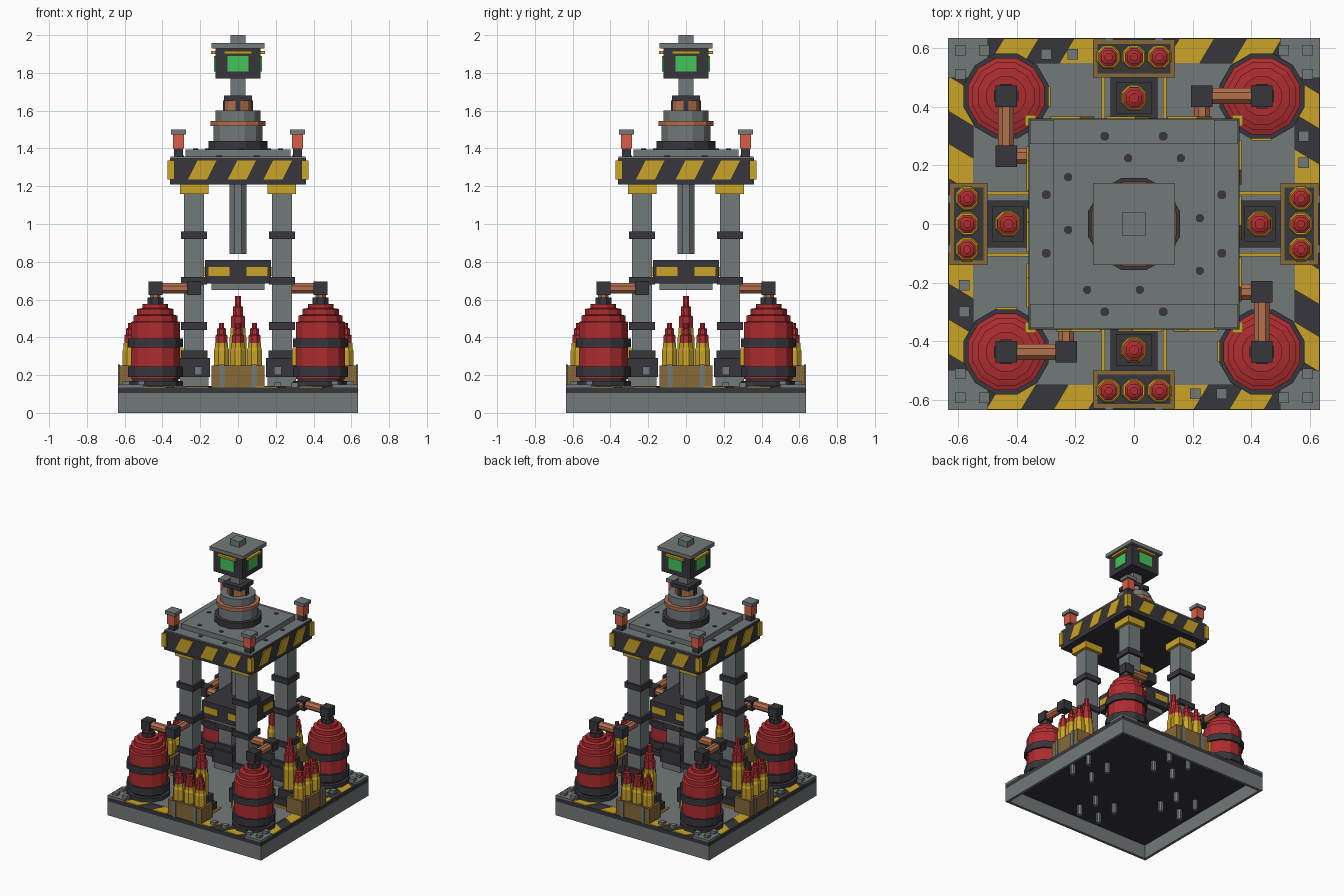
import bpy
import bmesh
from math import cos, sin, pi
from mathutils import Matrix, Vector

cube = bpy.data.objects.get("Cube")
if cube:
    bpy.data.objects.remove(cube, do_unlink=True)


def material(name, red, green, blue):
    mat = bpy.data.materials.new(name)
    mat.use_nodes = True
    colour = (red, green, blue, 1)
    mat.diffuse_color = colour
    mat.node_tree.nodes["Principled BSDF"].inputs["Base Color"].default_value = colour
    return mat


steel = material("steel grey", .17, .19, .195)
dark = material("dark iron", .037, .037, .046)
yellow = material("hazard yellow", .6, .37, .02)
red = material("tank red", .42, .026, .03)
copper = material("copper", .44, .16, .075)
wood = material("crate brown", .24, .14, .04)
green = material("screen green", .06, .55, .1)
lamp_red = material("lamp orange red", .7, .11, .06)


def box(x, y, z, shear=None, lean=0):
    """Box from three (low, high) ranges; shear slides x along the given axis."""
    def build(bm):
        size = Vector((x[1] - x[0], y[1] - y[0], z[1] - z[0]))
        middle = Vector((x[0] + x[1], y[0] + y[1], z[0] + z[1])) / 2
        for vert in bmesh.ops.create_cube(bm, size=1)["verts"]:
            vert.co = Vector(a * b for a, b in zip(vert.co, size))
            if shear is not None:
                vert.co.x += lean * vert.co[shear]
            vert.co += middle
    return build


def block(x, y, half, low, high):
    """Square upright block."""
    return box((x - half, x + half), (y - half, y + half), (low, high))


def lathe(x, y, profile, sides=8, lie=None):
    """Turned solid from (radius, height) pairs; lie tips it along X or Y."""
    def build(bm):
        rings = []
        for radius, height in profile:
            ring = []
            for i in range(sides):
                angle = 2 * pi * (i + .5) / sides
                a, b = radius * cos(angle), radius * sin(angle)
                spot = {"X": (height, x + a, y + b), "Y": (x + a, height, y + b)}
                ring.append(bm.verts.new(spot.get(lie, (x + a, y + b, height))))
            rings.append(ring)
        for low, high in zip(rings, rings[1:]):
            for i in range(sides):
                j = (i + 1) % sides
                bm.faces.new((low[i], low[j], high[j], high[i]))
        bm.faces.new(rings[0])
        bm.faces.new(rings[-1])
    return build


def drum(x, y, radius, low, high, sides=8):
    return lathe(x, y, [(radius, low), (radius, high)], sides)


def part(name, mat, *shapes, spin=True):
    """One object; spin repeats the shapes on all four sides."""
    bm = bmesh.new()
    for shape in shapes:
        shape(bm)
    if spin:
        source = list(bm.verts) + list(bm.edges) + list(bm.faces)
        for turn in range(1, 4):
            copy = bmesh.ops.duplicate(bm, geom=source)["geom"]
            verts = [item for item in copy if isinstance(item, bmesh.types.BMVert)]
            bmesh.ops.rotate(bm, verts=verts, matrix=Matrix.Rotation(turn * pi / 2, 3, "Z"))
    bmesh.ops.recalc_face_normals(bm, faces=bm.faces)
    mesh = bpy.data.meshes.new(name)
    bm.to_mesh(mesh)
    bm.free()
    mesh.materials.append(mat)
    obj = bpy.data.objects.new(name, mesh)
    bpy.context.scene.collection.objects.link(obj)


# Hollow base with a hazard border, corner plates, bolts and hanging pegs
EDGE = .635
DECK = .135
part("base_wall", steel, box((-EDGE, EDGE), (-EDGE, -.615), (0, .105)))
part("border_plate", dark, block(0, 0, EDGE, .105, DECK), spin=False)
part("deck_plate", steel, block(0, 0, .55, DECK, .142), spin=False)
part("border_stripes", yellow, *[
    box((x - .06, x + .06), (-.633, -.55), (DECK, .141), shear=1, lean=.6)
    for x in (-.42, -.19, .17, .41)])
part("corner_plate", steel, block(-.567, -.567, .068, DECK, .15))
part("corner_bolts", steel, *[
    block(x, y, .018, .15, .17) for x in (-.593, -.512) for y in (-.593, -.512)])
part("underside_pegs", steel, *[
    drum(x, y, .02, .03, .11) for x in (-.085, .085) for y in (-.485, -.315)])
part("edge_blocks", steel, *[
    block(x, -.58, .018, DECK, .16) for x in (.21, .3)])

# Corner tanks
TANK = -.437
part("tank_body", red, lathe(TANK, TANK, [
    (.135, .18), (.135, .48), (.12, .485), (.12, .515),
    (.1, .52), (.1, .55), (.07, .555), (.07, .577)], sides=12))
part("tank_bands", dark, *[
    drum(TANK, TANK, .15, low, high, sides=12)
    for low, high in ((.142, .17), (.19, .245), (.345, .395))])
part("tank_skirt", dark, drum(TANK, TANK, .125, .14, .2, sides=12))
part("tank_cap", dark, drum(TANK, TANK, .045, .57, .61))
part("tank_label", yellow, box((-.47, -.4), (-.31, -.285), (.25, .34)))

# Pipes from each tank to its column
LEG = -.232
PIPE = .66
part("pipe_neck", copper, drum(TANK, TANK, .03, .6, .64))
part("pipe_elbows", dark, block(TANK, TANK, .037, .625, .695),
     block(LEG, TANK, .037, .625, .695))
part("pipe_runs", copper,
     lathe(TANK, PIPE, [(.03, -.41), (.03, -.26)], lie="X"),
     lathe(LEG, PIPE, [(.03, -.41), (.03, -.27)], lie="Y"))

# Columns
part("column_shaft", steel, block(LEG, LEG, .053, .14, 1.21))
part("column_base", steel, block(LEG, LEG, .075, .14, .2))
part("column_foot", dark, block(LEG, LEG, .085, .19, .29), block(LEG, LEG, .07, .29, .33))
part("column_collars", dark, *[
    block(LEG, LEG, .069, z, z + .04) for z in (.44, .68, .92)])
part("column_capital", yellow, block(LEG, LEG, .075, 1.16, 1.212))
part("foot_knobs", steel, *[
    box((x - .02, x + .02), (-.33, -.3), (.2, .245)) for x in (-.21, .21)])

# Shell crates with three small shells each
part("crate_sides", wood,
     box((-.14, .14), (-.63, -.615), (DECK, .25)),
     box((-.14, .14), (-.515, -.5), (DECK, .25)),
     box((-.14, -.125), (-.63, -.5), (DECK, .25)),
     box((.125, .14), (-.63, -.5), (DECK, .25)))
part("crate_filling", dark, box((-.126, .126), (-.617, -.512), (DECK, .246)))
part("crate_straps", steel, *[
    box((x - .014, x + .014), (-.636, -.625), (DECK, .255)) for x in (-.085, .085)])
ROW = (-.087, 0, .087)
part("small_shell_case", yellow, *[
    lathe(x, -.57, [(.044, .23), (.044, .33), (.038, .345), (.038, .37)]) for x in ROW])
part("small_shell_tip", red, *[
    lathe(x, -.57, [(.034, .37), (.034, .41), (.026, .415), (.026, .445),
                    (.014, .45), (.014, .475)]) for x in ROW])

# Large shells on stands
part("shell_stand", dark, box((-.08, .08), (-.5, -.36), (.14, .19)),
     box((-.06, .06), (-.485, -.375), (.19, .25)))
part("stand_rails", yellow, *[
    box((x - .006, x + .006), (-.5, -.36), (.14, .155)) for x in (-.105, .105)])
part("large_shell_case", yellow,
     lathe(0, -.43, [(.048, .25), (.048, .4), (.042, .42), (.042, .45)]))
part("large_shell_tip", red,
     lathe(0, -.43, [(.039, .45), (.039, .51), (.03, .515), (.03, .56),
                     (.018, .565), (.018, .62)]))

# Press block and hanging ram
part("press_block", dark, block(0, 0, .175, .685, .81), spin=False)
part("press_foot", steel, block(0, 0, .14, .65, .685), spin=False)
part("press_panels", yellow, *[
    box((x - .055, x + .055), (-.18, -.17), (.725, .772)) for x in (-.1, .1)])
part("ram", steel, drum(0, 0, .049, .84, 1.22), spin=False)

# Upper platform with slanted hazard plates
part("platform_frame", dark, block(0, 0, .36, 1.21, 1.35), spin=False)
part("platform_cover", steel, block(0, 0, .358, 1.35, 1.358),
     block(0, 0, .277, 1.358, 1.395), spin=False)
part("platform_stripes", yellow, *[
    box((x - .05, x + .05), (-.367, -.358), (1.235, 1.335), shear=2, lean=.5)
    for x in (-.19, .02, .21)])
part("platform_corners", yellow, box((-.372, -.335), (-.372, -.335), (1.235, 1.335)))
part("platform_rivets", dark, drum(.1, .3, .016, 1.35, 1.362),
     drum(-.1, .3, .016, 1.35, 1.362), drum(.16, .225, .015, 1.39, 1.399),
     drum(.225, .02, .015, 1.39, 1.399))

# Corner lamps
LAMP = .315
part("lamp_post", dark, block(LAMP, LAMP, .024, 1.35, 1.405))
part("lamp_glass", lamp_red, block(LAMP, LAMP, .03, 1.4, 1.478))
part("lamp_cap", steel, block(LAMP, LAMP, .041, 1.475, 1.5))

# Turret
part("turret_base", dark, drum(0, 0, .163, 1.39, 1.44, sides=12), spin=False)
part("turret_drum", steel, lathe(0, 0, [
    (.135, 1.44), (.135, 1.52), (.122, 1.54), (.122, 1.6)], sides=12), spin=False)
part("turret_band", copper, drum(0, 0, .15, 1.52, 1.545, sides=12), spin=False)
part("turret_coil", copper, drum(0, 0, .075, 1.59, 1.655, sides=12), spin=False)
part("coil_ribs", dark, box((-.014, .014), (-.08, -.06), (1.6, 1.655)))
part("turret_collar", dark, block(0, 0, .075, 1.65, 1.68), spin=False)
part("turret_neck", steel, block(0, 0, .04, 1.67, 1.78), spin=False)

# Head with a screen and visor on each side
part("head_case", dark, block(0, 0, .12, 1.77, 1.935), spin=False)
part("head_screen", green, box((-.056, .056), (-.126, -.118), (1.808, 1.89)))
part("head_visor", yellow, box((-.075, .075), (-.142, -.115), (1.9, 1.915)))
part("head_roof", steel, block(0, 0, .14, 1.93, 1.957), spin=False)
part("head_knob", steel, block(0, 0, .039, 1.95, 2), spin=False)
